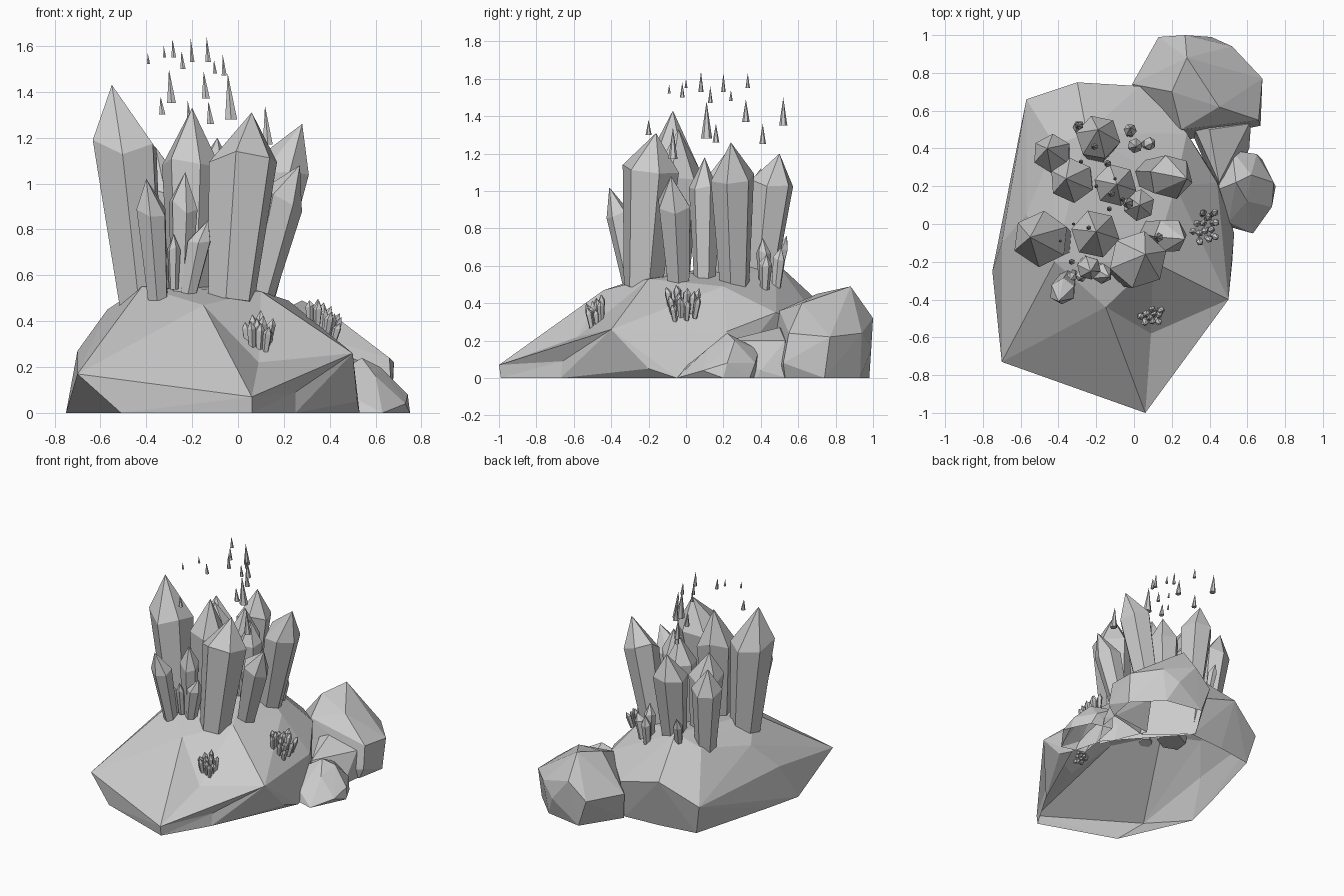
import bpy, bmesh, math, random
from mathutils import Vector

random.seed(4)


def finish(name, bm):
    bmesh.ops.recalc_face_normals(bm, faces=bm.faces[:])
    me = bpy.data.meshes.new(name)
    bm.to_mesh(me)
    bm.free()
    ob = bpy.data.objects.new(name, me)
    bpy.context.collection.objects.link(ob)
    return ob


def rock(name, pts, dents=()):
    """Faceted stone shell: hull of a few corner points, open underneath.
    Each dent splits the edge nearest to a point and moves the new corner there."""
    bm = bmesh.new()
    for p in pts:
        bm.verts.new(p)
    bmesh.ops.convex_hull(bm, input=bm.verts[:])
    loose = [v for v in bm.verts if not v.link_faces]
    bmesh.ops.delete(bm, geom=loose, context='VERTS')
    floor = [f for f in bm.faces if all(v.co.z < 0.001 for v in f.verts)]
    bmesh.ops.delete(bm, geom=floor, context='FACES')
    for d in dents:
        d = Vector(d)
        edge = min(bm.edges, key=lambda e: ((e.verts[0].co + e.verts[1].co) / 2 - d).length)
        new = bmesh.ops.bisect_edges(bm, edges=[edge], cuts=1)['geom_split']
        vert = [g for g in new if isinstance(g, bmesh.types.BMVert)][0]
        for f in list(vert.link_faces):  # fan each neighbour from the new corner
            far = [v for v in f.verts if v is not vert
                   and not any(vert in e.verts for e in v.link_edges)]
            for v in far:
                bmesh.ops.connect_verts(bm, verts=[vert, v])
        vert.co = d
    return finish(name, bm)


def add_crystal(bm, base, tip, r, sides=6, shoulder=0.73, foot=0.68, jitter=0.05):
    """Prism widening upward from the foot, with an uneven pointed top."""
    base, tip = Vector(base), Vector(tip)
    axis = tip - base
    u = axis.cross(Vector((0, 1, 0))).normalized()
    w = axis.cross(u).normalized()
    body = Vector((axis.x * 0.78, axis.y * 0.78, axis.z))
    spin = random.uniform(0, math.tau)
    low, high = [], []
    for i in range(sides):
        a = spin + math.tau * i / sides
        d = u * math.cos(a) + w * math.sin(a)
        low.append(bm.verts.new(base + d * r * foot))
        t = shoulder + random.uniform(-jitter, jitter)
        high.append(bm.verts.new(base + body * t + d * r))
    top = bm.verts.new(tip)
    for i in range(sides):
        j = (i + 1) % sides
        bm.faces.new((low[i], low[j], high[j], high[i]))
        bm.faces.new((high[i], high[j], top))
    bm.faces.new(low[::-1])


def crystal(name, *args, **kw):
    bm = bmesh.new()
    add_crystal(bm, *args, **kw)
    return finish(name, bm)


def cluster(name, centre, normal, spread, height, count):
    """Tuft of tiny crystals growing out of a slope."""
    bm = bmesh.new()
    c, n = Vector(centre), Vector(normal).normalized()
    side = n.cross(Vector((0, 0, 1))).normalized()
    up = side.cross(n)
    for i in range(count):
        a = i * 2.4
        d = (side * math.cos(a) + up * math.sin(a)) * spread * math.sqrt((i + 0.3) / count)
        h = height * random.uniform(0.65, 1.1)
        lean = Vector((0, 0, 1)) + n * 0.25 + d * 4
        foot = c + d
        add_crystal(bm, foot, foot + lean.normalized() * h, 0.02, 5)
    return finish(name, bm)


# Main rock mound, with its front right side broken inward
rock("main_rock", [
    (0.06, -0.99, 0), (0.06, -1.0, 0.07), (-0.70, -0.73, 0.17), (-0.51, -0.79, 0),
    (-0.75, -0.25, 0), (-0.70, -0.10, 0.27), (-0.63, -0.42, 0.28), (-0.57, 0.05, 0.45),
    (-0.69, 0.0, 0), (-0.57, 0.66, 0.22), (-0.52, 0.62, 0), (-0.30, 0.75, 0.37),
    (-0.25, 0.66, 0), (0.03, 0.73, 0.28), (0.03, 0.68, 0), (0.28, 0.48, 0.35),
    (0.44, 0.22, 0.25), (0.46, 0.2, 0), (0.53, -0.05, 0), (0.50, -0.40, 0.26),
    (0.52, -0.2, 0.05), (0.25, -0.67, 0), (-0.15, -0.44, 0.47), (-0.42, -0.20, 0.55),
    (0.10, -0.20, 0.53), (0.22, 0.2, 0.49), (-0.25, 0.48, 0.62), (-0.05, 0.3, 0.56),
    (-0.42, 0.42, 0.53)],
    dents=[(0.09, -0.58, 0.22), (0.25, -0.66, 0.09)])

# Side boulders
rock("large_boulder", [
    (0.13, 0.99, 0.20), (0.27, 1.0, 0.32), (0.41, 0.99, 0.15), (0.52, 0.94, 0.24),
    (0.68, 0.77, 0.22), (0.67, 0.52, 0.08), (0.66, 0.55, 0.24), (0.45, 0.62, 0.40),
    (0.28, 0.88, 0.49), (0.20, 0.70, 0.45), (-0.01, 0.74, 0.20), (0.25, 0.50, 0.36),
    (0.20, 0.98, 0), (0.48, 0.93, 0), (0.67, 0.74, 0), (0.63, 0.53, 0), (0.02, 0.7, 0),
    (0.3, 0.45, 0)])
rock("boulder_ledge", [
    (0.61, 0.53, 0.20), (0.61, 0.40, 0.04), (0.45, 0.22, 0.20), (0.40, 0.50, 0.27),
    (0.30, 0.55, 0.25), (0.62, 0.54, 0), (0.60, 0.38, 0), (0.45, 0.15, 0), (0.3, 0.5, 0)])
rock("small_boulder", [
    (0.52, 0.39, 0.15), (0.65, 0.37, 0.08), (0.74, 0.22, 0.08), (0.75, 0.2, 0),
    (0.73, 0.09, 0.04), (0.63, -0.05, 0), (0.50, 0.01, 0.07), (0.44, 0.18, 0.18),
    (0.54, 0.22, 0.24), (0.62, 0.26, 0.20), (0.60, 0.12, 0.16), (0.52, 0.38, 0),
    (0.68, 0.34, 0), (0.45, 0.0, 0)])

# Main crystals: foot, tip, radius
for i, (b, t, r) in enumerate([
        ((-0.42, -0.09, 0.45), (-0.55, -0.07, 1.43), 0.150),
        ((-0.21, -0.07, 0.48), (-0.20, -0.04, 1.33), 0.130),
        ((-0.03, -0.23, 0.49), (0.06, -0.16, 1.31), 0.155),
        ((0.08, 0.26, 0.50), (0.28, 0.24, 1.26), 0.120),
        ((0.09, -0.04, 0.50), (0.27, -0.08, 1.08), 0.095),
        ((-0.19, 0.40, 0.52), (-0.19, 0.50, 1.20), 0.120),
        ((-0.29, 0.22, 0.50), (-0.36, 0.24, 1.16), 0.120),
        ((-0.11, 0.20, 0.52), (-0.09, 0.21, 1.20), 0.115),
        ((-0.40, 0.34, 0.50), (-0.46, 0.40, 1.12), 0.105),
        ((0.02, 0.10, 0.52), (0.03, 0.10, 1.18), 0.085)]):
    crystal("main_crystal_%d" % (i + 1), b, t, r)

# Medium crystals around the foot of the group
for i, (b, t, r) in enumerate([
        ((-0.35, -0.29, 0.50), (-0.40, -0.41, 1.02), 0.070),
        ((-0.25, -0.21, 0.50), (-0.23, -0.25, 1.05), 0.065),
        ((-0.22, -0.24, 0.50), (-0.13, -0.28, 0.84), 0.055),
        ((-0.28, -0.26, 0.54), (-0.28, -0.29, 0.78), 0.030),
        ((-0.32, -0.26, 0.54), (-0.34, -0.30, 0.76), 0.028),
        ((0.00, 0.42, 0.48), (0.01, 0.41, 0.75), 0.040),
        ((0.06, 0.42, 0.46), (0.10, 0.43, 0.66), 0.035),
        ((-0.02, 0.48, 0.46), (-0.02, 0.51, 0.70), 0.035),
        ((-0.28, 0.48, 0.52), (-0.30, 0.54, 0.76), 0.035)]):
    crystal("medium_crystal_%d" % (i + 1), b, t, r)

# Tiny tufts on the slopes
cluster("front_tuft", (0.09, -0.48, 0.29), (0.2, -0.7, 0.7), 0.055, 0.12, 10)
cluster("right_tuft", (0.37, -0.02, 0.35), (0.7, -0.1, 0.7), 0.085, 0.12, 13)

# Floating splinters: x, y, bottom, top, radius
for i, (x, y, lo, hi, r) in enumerate([
        (-0.39, -0.09, 1.52, 1.57, 0.008), (-0.32, 0.00, 1.55, 1.60, 0.008),
        (-0.28, 0.33, 1.55, 1.63, 0.012), (-0.24, -0.02, 1.50, 1.58, 0.013),
        (-0.20, 0.20, 1.53, 1.63, 0.012), (-0.13, 0.08, 1.53, 1.64, 0.014),
        (-0.10, 0.24, 1.48, 1.54, 0.010), (-0.06, 0.13, 1.47, 1.56, 0.013),
        (-0.29, 0.52, 1.35, 1.50, 0.022), (-0.14, 0.32, 1.37, 1.49, 0.020),
        (-0.33, -0.20, 1.30, 1.38, 0.016), (-0.12, 0.16, 1.26, 1.36, 0.018),
        (-0.03, 0.11, 1.28, 1.48, 0.030), (0.13, -0.07, 1.17, 1.34, 0.025),
        (-0.21, 0.41, 1.25, 1.36, 0.018)]):
    bm = bmesh.new()
    bmesh.ops.create_cone(bm, cap_ends=True, segments=6, radius1=r, radius2=0, depth=hi - lo)
    bmesh.ops.translate(bm, verts=bm.verts[:], vec=(x, y, (lo + hi) / 2))
    for v in bm.verts:  # slight lean at the tip
        if v.co.z > hi - 0.001:
            v.co.x -= r * 0.5
    finish("floating_splinter_%d" % (i + 1), bm)
